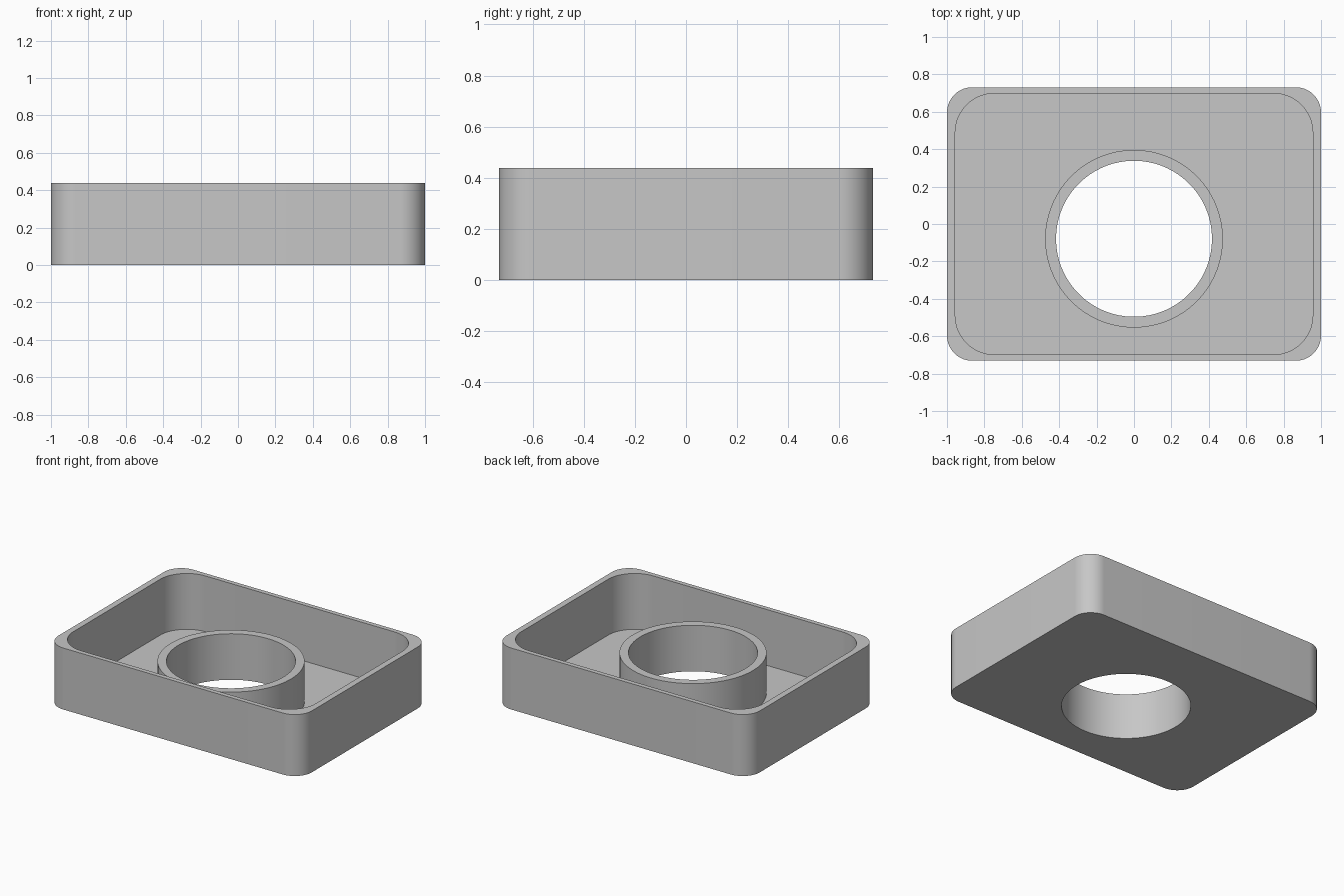
import bpy, bmesh, math

if "Cube" in bpy.data.objects:
    bpy.data.objects.remove(bpy.data.objects["Cube"])

STEPS = 20              # points per quarter turn
HEIGHT, FLOOR, COLLAR = 0.438, 0.04, 0.328
HOLE_Y = -0.079


def rounded_rect(hx, hy, r):
    """Outline of a rectangle with rounded corners, counter-clockwise."""
    pts = []
    for k, (sx, sy) in enumerate(((1, 1), (-1, 1), (-1, -1), (1, -1))):
        for i in range(STEPS):
            a = math.pi / 2 * (k + i / (STEPS - 1))
            pts.append((sx * (hx - r) + r * math.cos(a),
                        sy * (hy - r) + r * math.sin(a)))
    return pts


def circle(r):
    """Outline of the round opening, with as many points as the rectangle."""
    n = 4 * STEPS
    return [(r * math.cos(2 * math.pi * (i + 0.5) / n),
             HOLE_Y + r * math.sin(2 * math.pi * (i + 0.5) / n)) for i in range(n)]


outer = rounded_rect(1.0, 0.731, 0.135)
inner = rounded_rect(0.956, 0.698, 0.21)
collar_out, collar_in = circle(0.475), circle(0.417)

# Closed section: outer wall, rim, inner wall, floor, collar, hole, underside
section = [(outer, 0), (outer, HEIGHT), (inner, HEIGHT), (inner, FLOOR),
           (collar_out, FLOOR), (collar_out, COLLAR),
           (collar_in, COLLAR), (collar_in, 0)]

bm = bmesh.new()
loops = [[bm.verts.new((x, y, z)) for x, y in pts] for pts, z in section]
n = 4 * STEPS
for j, low in enumerate(loops):
    high = loops[(j + 1) % len(loops)]
    for i in range(n):
        k = (i + 1) % n
        bm.faces.new((low[i], low[k], high[k], high[i]))
bmesh.ops.recalc_face_normals(bm, faces=bm.faces)

mesh = bpy.data.meshes.new("tray_with_collar")
bm.to_mesh(mesh)
bm.free()
tray = bpy.data.objects.new("tray_with_collar", mesh)
bpy.context.collection.objects.link(tray)

grey = bpy.data.materials.new("light_grey")
grey.diffuse_color = (0.57, 0.57, 0.57, 1)
grey.use_nodes = True
grey.node_tree.nodes["Principled BSDF"].inputs["Base Color"].default_value = grey.diffuse_color
mesh.materials.append(grey)

# Smooth curved walls, crisp rims
bpy.context.view_layer.objects.active = tray
tray.select_set(True)
bpy.ops.object.shade_smooth_by_angle(angle=math.radians(30))
